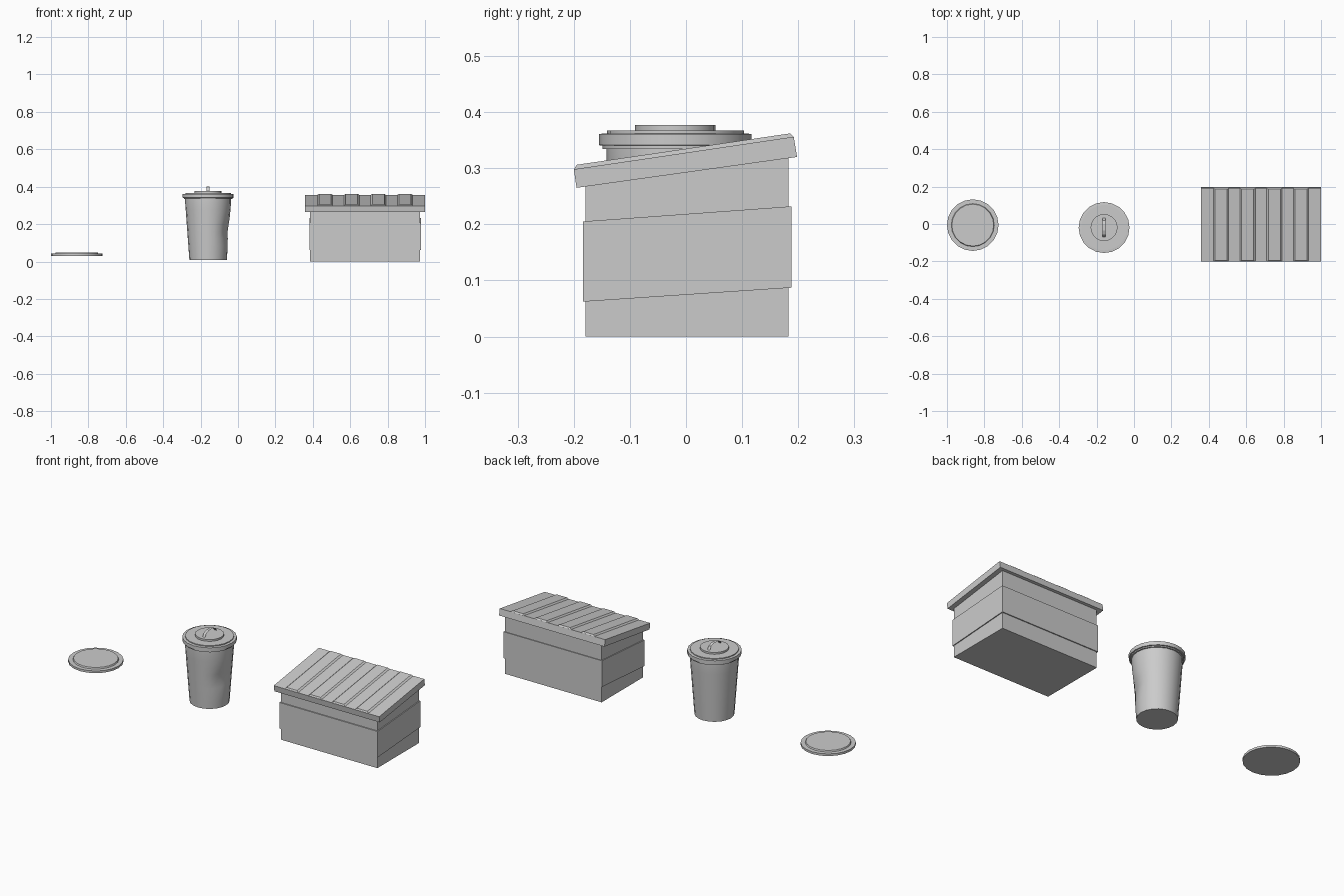
import bpy, bmesh, math

if "Cube" in bpy.data.objects:
    bpy.data.objects.remove(bpy.data.objects["Cube"])

SIDES = 20


def finish(name, bm, smooth=False):
    bmesh.ops.recalc_face_normals(bm, faces=bm.faces)
    mesh = bpy.data.meshes.new(name)
    bm.to_mesh(mesh)
    bm.free()
    obj = bpy.data.objects.new(name, mesh)
    bpy.context.collection.objects.link(obj)
    if smooth:
        bpy.ops.object.select_all(action='DESELECT')
        obj.select_set(True)
        bpy.context.view_layer.objects.active = obj
        bpy.ops.object.shade_smooth_by_angle(angle=math.radians(35))
    return obj


def lathe(name, profile, cx, cy, dent=None):
    """Closed turned solid from (radius, z) pairs."""
    bm = bmesh.new()
    rings = []
    for r, z in profile:
        ring = []
        for i in range(SIDES):
            a = math.tau * i / SIDES
            rr = r - (dent(a, z) if dent else 0)
            ring.append(bm.verts.new((cx + rr * math.cos(a), cy + rr * math.sin(a), z)))
        rings.append(ring)
    for lo, hi in zip(rings, rings[1:]):
        for i in range(SIDES):
            j = (i + 1) % SIDES
            bm.faces.new((lo[i], lo[j], hi[j], hi[i]))
    bm.faces.new(rings[0][::-1])
    bm.faces.new(rings[-1])
    return finish(name, bm, True)


def prism(name, profile, x0, x1, inset=0):
    """Extrude a (y, z) profile along x; inset narrows the last two points."""
    bm = bmesh.new()
    ends = []
    for x, s in ((x0, 1), (x1, -1)):
        n = len(profile)
        ends.append([bm.verts.new((x + (s * inset if i >= n - 2 else 0), y, z))
                     for i, (y, z) in enumerate(profile)])
    a, b = ends
    bm.faces.new(a)
    bm.faces.new(b[::-1])
    for i in range(len(a)):
        j = (i + 1) % len(a)
        bm.faces.new((a[i], b[i], b[j], a[j]))
    return finish(name, bm)


# Spare lid lying flat
lathe("spare_lid", [(0.138, 0.030), (0.138, 0.042), (0.115, 0.042), (0.112, 0.049)],
      -0.862, -0.006)

# Round bin, tapered with a shallow dent on its right side
BX, BY = -0.16, -0.019


def dent(a, z):
    d = (a + 0.35 + math.pi) % math.tau - math.pi
    return 0.014 * math.exp(-(d / 0.4) ** 2 - ((z - 0.165) / 0.05) ** 2)


lathe("bin_body", [(0.100 + 0.0225 * t / 8, 0.008 + 0.307 * t / 8) for t in range(9)]
      + [(0.1225, 0.336)], BX, BY, dent)
lathe("bin_lid", [(0.130, 0.334), (0.130, 0.340), (0.136, 0.341), (0.136, 0.361),
                  (0.122, 0.362), (0.122, 0.367), (0.072, 0.367), (0.072, 0.377)], BX, BY)

# Thin strap handle on the bin lid
bm = bmesh.new()
arch = [(-0.070, 0.376), (-0.057, 0.394), (-0.036, 0.402),
        (-0.001, 0.402), (0.020, 0.394), (0.032, 0.376)]
rows = [[bm.verts.new((BX + s * 0.008, y, z)) for s in (-1, 1)] for y, z in arch]
for p, q in zip(rows, rows[1:]):
    bm.faces.new((p[0], p[1], q[1], q[0]))
finish("bin_handle", bm)

# Large container: body, slanted band, sloping lid
prism("container_body", [(-0.179, 0), (0.183, 0), (0.183, 0.322), (-0.179, 0.271)], 0.386, 0.974)
prism("container_band", [(-0.184, 0.062), (0.188, 0.087), (0.188, 0.232), (-0.184, 0.205)],
      0.381, 0.979)
prism("container_lid", [(-0.195, 0.265), (0.198, 0.320), (0.192, 0.356), (-0.200, 0.298)],
      0.358, 1.0)

# Raised ribs on the sloping lid
for i in range(4):
    cx = 0.679 + (i - 1.5) * 0.1425
    prism("lid_rib_%d" % (i + 1),
          [(-0.200, 0.297), (0.192, 0.355), (0.186, 0.362), (-0.195, 0.306)],
          cx - 0.042, cx + 0.042, 0.010)
